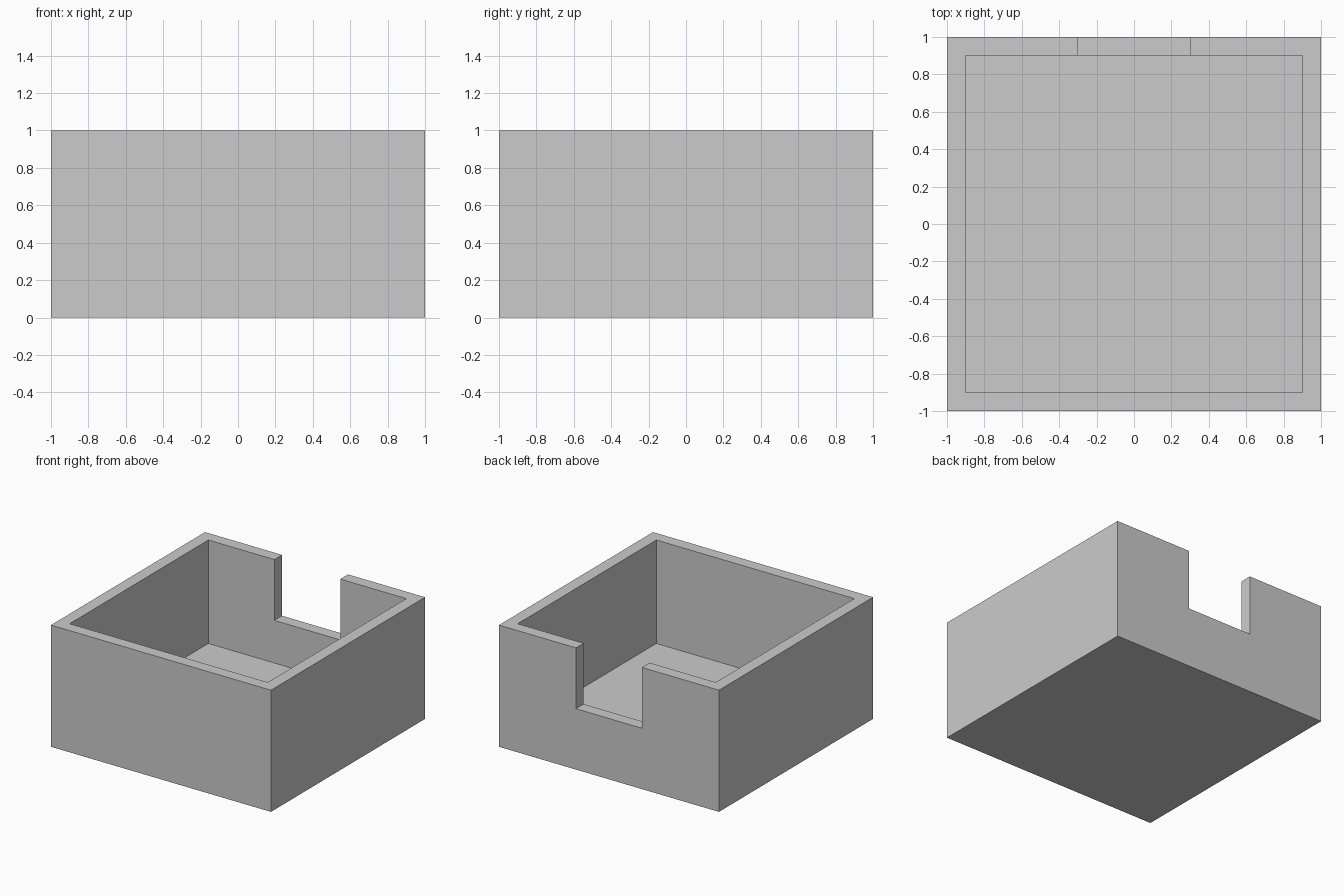
import bpy
import bmesh
from mathutils import Matrix, Vector

cube = bpy.data.objects.get("Cube")
if cube:
    bpy.data.objects.remove(cube, do_unlink=True)

WALL, FLOOR, HEIGHT = 0.10, 0.15, 1.0
NOTCH_HALF_WIDTH, NOTCH_BOTTOM = 0.30, 0.50
OVERCUT = 0.2

grey = bpy.data.materials.new("plain grey")
grey.use_nodes = True
colour = (0.6, 0.6, 0.6, 1)
grey.diffuse_color = colour
grey.node_tree.nodes["Principled BSDF"].inputs["Base Color"].default_value = colour


def box(name, low, high):
    """Flat-shaded box between two opposite corners."""
    low, high = Vector(low), Vector(high)
    bm = bmesh.new()
    place = Matrix.Translation((low + high) / 2) @ Matrix.Diagonal((*(high - low), 1))
    bmesh.ops.create_cube(bm, size=1, matrix=place)
    mesh = bpy.data.meshes.new(name)
    bm.to_mesh(mesh)
    bm.free()
    mesh.materials.append(grey)
    obj = bpy.data.objects.new(name, mesh)
    bpy.context.collection.objects.link(obj)
    return obj


# Solid outer block
tray = box("open_box", (-1, -1, 0), (1, 1, HEIGHT))

# Hollow inside, and the notch through the back wall
inner = 1 - WALL
top = HEIGHT + OVERCUT
cutters = [
    box("cavity_cutter", (-inner, -inner, FLOOR), (inner, inner, top)),
    box("notch_cutter", (-NOTCH_HALF_WIDTH, inner - OVERCUT, NOTCH_BOTTOM),
        (NOTCH_HALF_WIDTH, 1 + OVERCUT, top)),
]
for cutter in cutters:
    cutter.hide_render = True
    cutter.display_type = 'WIRE'
    cut = tray.modifiers.new(cutter.name, 'BOOLEAN')
    cut.operation = 'DIFFERENCE'
    cut.solver = 'EXACT'
    cut.object = cutter

# Bake the cuts into the box, then drop the cutters
bpy.context.view_layer.update()
evaluated = tray.evaluated_get(bpy.context.evaluated_depsgraph_get())
carved = bpy.data.meshes.new_from_object(evaluated)
tray.modifiers.clear()
tray.data = carved
for cutter in cutters:
    bpy.data.objects.remove(cutter, do_unlink=True)
